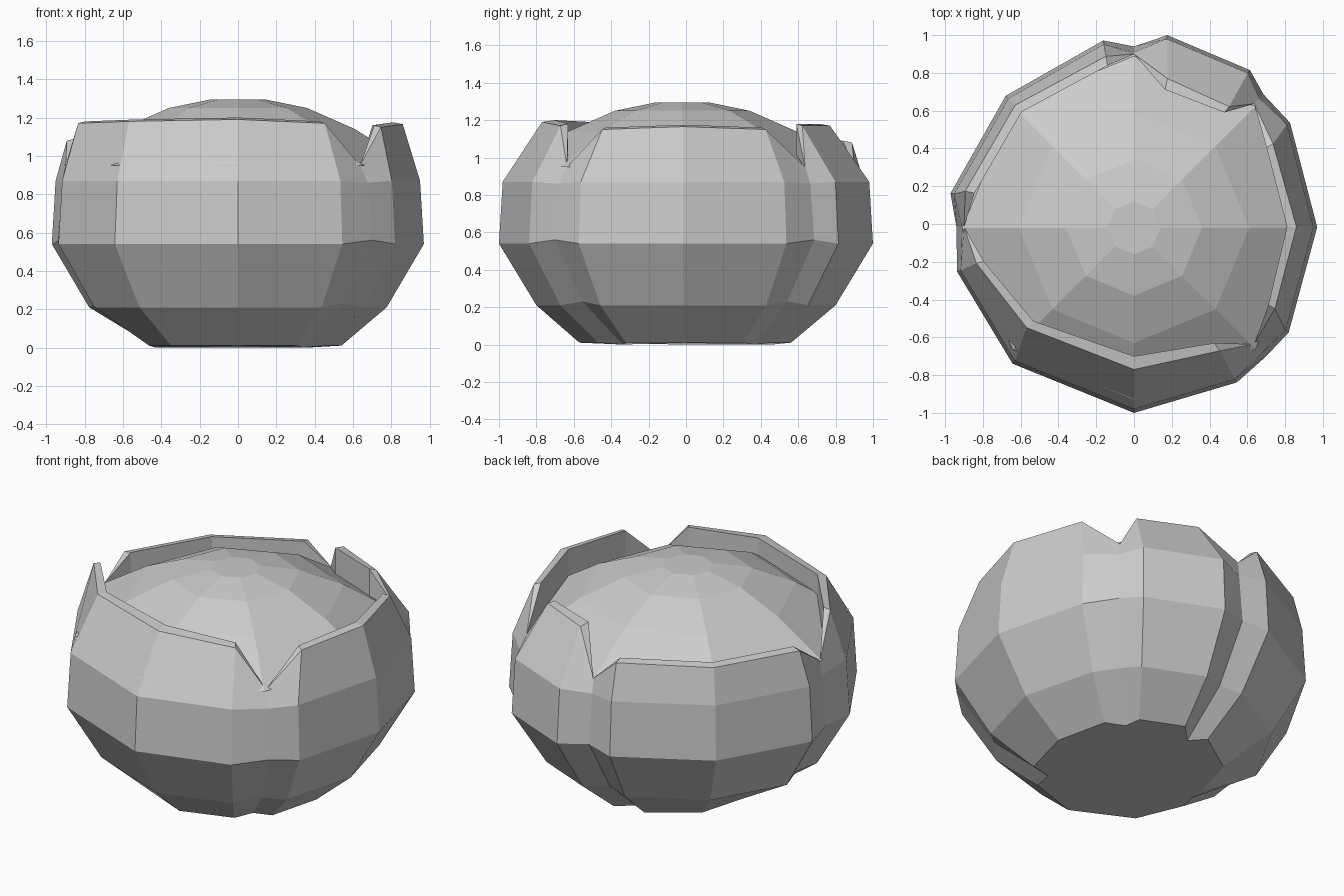
import bpy
import bmesh
from math import radians, cos, sin
from mathutils import Vector

cube = bpy.data.objects.get("Cube")
if cube:
    bpy.data.objects.remove(cube)

stone = bpy.data.materials.new("stone_grey")
stone.use_nodes = True
colour = (0.6, 0.6, 0.6, 1)
stone.diffuse_color = colour
stone.node_tree.nodes["Principled BSDF"].inputs["Base Color"].default_value = colour


def polar(angle, radius, z, centre_y=0.0):
    a = radians(angle)
    return Vector((radius * cos(a), radius * sin(a) + centre_y, z))


def finish(name, bm):
    bmesh.ops.recalc_face_normals(bm, faces=bm.faces[:])
    mesh = bpy.data.meshes.new(name)
    bm.to_mesh(mesh)
    bm.free()
    mesh.materials.append(stone)
    obj = bpy.data.objects.new(name, mesh)
    bpy.context.collection.objects.link(obj)
    return obj


def bridge(bm, a, b):
    """Quads between two equally long rows of vertices."""
    for i in range(len(a) - 1):
        bm.faces.new((a[i], b[i], b[i + 1], a[i + 1]))


# Faceted dome in the middle
bm = bmesh.new()
rings = []
for radius, z in ((0.14, 1.295), (0.36, 1.25), (0.61, 1.14), (0.91, 0.95)):
    ring = [bm.verts.new(polar(45 * k, radius, z, -0.02)) for k in range(8)]
    rings.append(ring)
for upper, lower in zip(rings, rings[1:]):
    bridge(bm, upper + upper[:1], lower + lower[:1])
bm.faces.new(rings[0])
bm.faces.new(rings[-1])
finish("dome", bm)


def plate(angle, rim_angle, inner, outer, rim_z, belly, foot):
    """Profile up one raised shell plate, from inside the rim to the foot."""
    return [polar(rim_angle, inner, 0.92), polar(rim_angle, inner, rim_z + 0.01),
            polar(rim_angle, outer, rim_z), polar(angle, belly - 0.02, 0.87),
            polar(angle, belly, 0.54), polar(angle, belly * 0.8, 0.21),
            polar(angle, foot, 0.01)]


def valley(angle, belly, foot):
    """Profile of a groove between two plates."""
    notch = polar(angle, 0.9, 0.95)
    return [polar(angle, 0.9, 0.92), notch, notch, polar(angle, belly - 0.03, 0.86),
            polar(angle, belly, 0.56), polar(angle, belly * 0.79, 0.23),
            polar(angle, foot, 0)]


# Shell of four plates, each ending at a groove
columns = [
    # front plate
    plate(195, 194, 0.82, 0.86, 1.17, 0.97, 0.48),
    plate(229, 224, 0.74, 0.79, 1.18, 0.98, 0.53),
    plate(270, 270, 0.70, 0.77, 1.19, 1.00, 0.57),
    plate(303, 304, 0.76, 0.81, 1.17, 1.00, 0.56),
    valley(315, 0.99, 0.48),
    # left plate
    plate(325, 329, 0.83, 0.87, 1.15, 1.00, 0.56),
    plate(359, 359, 0.81, 0.86, 1.165, 0.97, 0.54),
    plate(393, 390, 0.81, 0.85, 1.15, 0.985, 0.56),
    valley(405, 0.97, 0.52),
    # small back plate
    plate(413, 411, 0.76, 0.80, 1.17, 1.02, 0.57),
    plate(440, 437, 0.73, 0.79, 1.17, 1.015, 0.57),
    valley(450, 0.94, 0.46),
    # back right plate
    plate(459.5, 459.5, 0.85, 0.90, 1.08, 0.985, 0.54),
    plate(495, 495, 0.84, 0.89, 1.08, 0.96, 0.50),
    plate(530.5, 529, 0.86, 0.91, 1.08, 0.985, 0.44),
    valley(541, 0.94, 0.43),
]
bm = bmesh.new()
rows = [[bm.verts.new(p) for p in column] for column in columns]
for a, b in zip(rows, rows[1:] + rows[:1]):
    bridge(bm, a, b)
bm.faces.new([row[-1] for row in rows])   # underside
bm.faces.new([row[0] for row in rows])    # hidden inner cap
bmesh.ops.remove_doubles(bm, verts=bm.verts[:], dist=0.0005)
finish("shell", bm)
